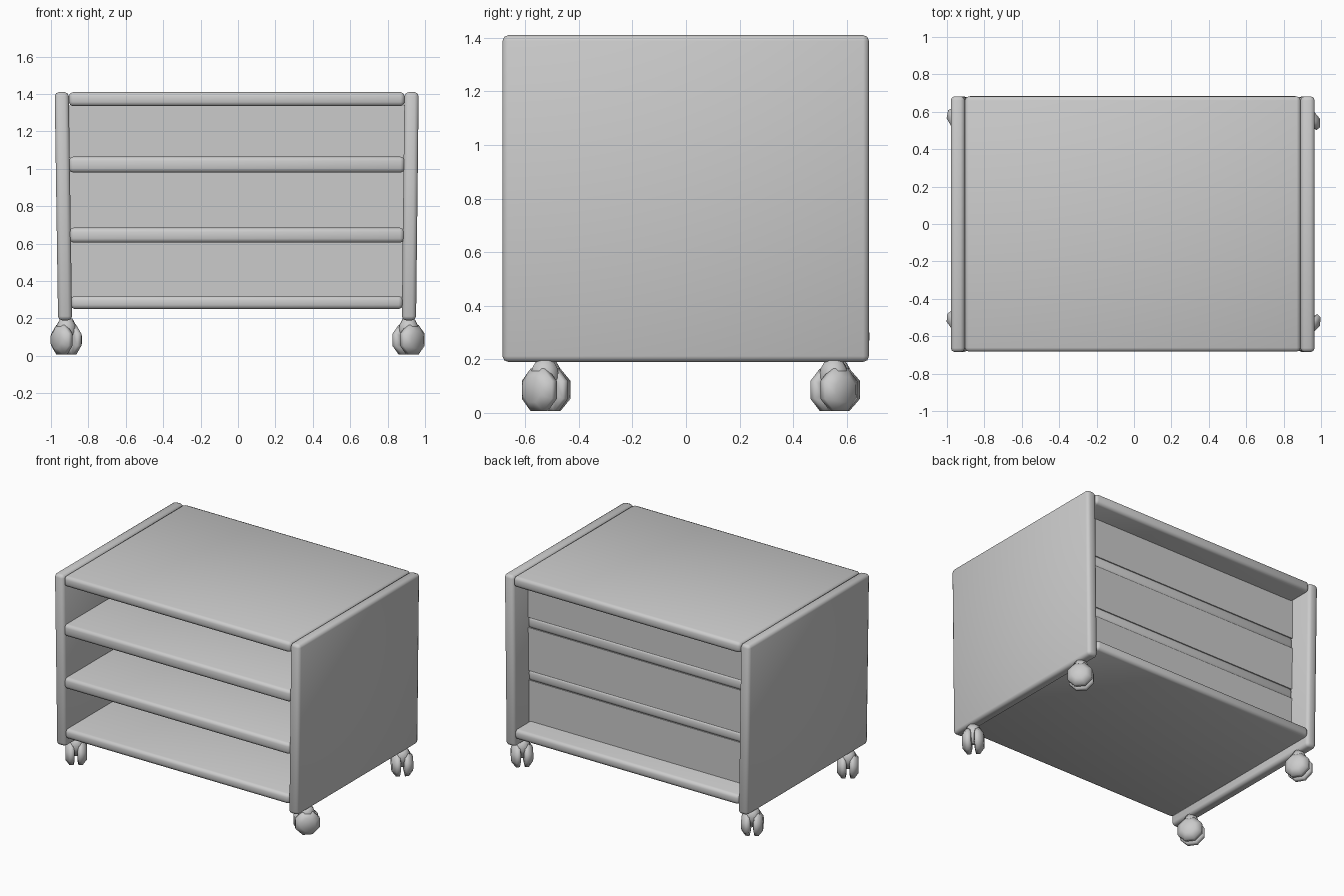
import bpy, bmesh
from math import radians, cos, sin, tau
from mathutils import Matrix, Vector

old = bpy.data.objects.get("Cube")
if old:
    bpy.data.objects.remove(old, do_unlink=True)

GREY = (0.6, 0.6, 0.6, 1)
grey = bpy.data.materials.new("plain grey")
grey.use_nodes = True
grey.diffuse_color = GREY
grey.node_tree.nodes["Principled BSDF"].inputs["Base Color"].default_value = GREY


def finish(name, bm, smooth=True):
    bmesh.ops.recalc_face_normals(bm, faces=bm.faces)
    for f in bm.faces:
        f.smooth = smooth
    mesh = bpy.data.meshes.new(name)
    bm.to_mesh(mesh)
    bm.free()
    mesh.materials.append(grey)
    obj = bpy.data.objects.new(name, mesh)
    bpy.context.collection.objects.link(obj)
    return obj


def board(name, lo, hi, bevel=0.0, lean=0.0):
    """Box between two corners, bottom shifted by lean in x, edges softened."""
    lo, hi = Vector(lo), Vector(hi)
    bm = bmesh.new()
    bmesh.ops.create_cube(bm, size=1)
    for v in bm.verts:
        low = v.co.z < 0
        v.co = (lo + hi) / 2 + v.co * (hi - lo)
        if low:
            v.co.x += lean
    if bevel:
        bmesh.ops.bevel(bm, geom=bm.edges[:], offset=bevel, segments=2,
                        profile=0.5, affect='EDGES')
    return finish(name, bm, bool(bevel))


# Side panels, leaning slightly inwards towards the floor
board("right_side_panel", (-0.98, -0.685, 0.19), (-0.905, 0.683, 1.41), 0.022, 0.018)
board("left_side_panel", (0.89, -0.685, 0.19), (0.966, 0.683, 1.41), 0.022, -0.014)

# Shelves: top and bottom run full depth, middle ones stop at the back
BACK = 0.52
shelves = [("bottom_shelf", 0.25, 0.32, 0.685, 0.89),
           ("lower_shelf", 0.605, 0.685, BACK, 0.897),
           ("upper_shelf", 0.98, 1.065, BACK, 0.9),
           ("top_shelf", 1.335, 1.41, 0.683, 0.9)]
for name, z0, z1, back, half in shelves:
    board(name, (-half - 0.004, -0.683, z0), (half - 0.009, back, z1), 0.022)

# Back panels between the shelves
for i in range(3):
    z0, z1 = shelves[i][2], shelves[i + 1][1]
    board(f"back_panel_{i + 1}", (-0.9, BACK - 0.03, z0 - 0.006),
          (0.89, BACK, z1 + 0.006))


def loft(bm, rings, sides, place):
    """Closed faceted solid of (position, radius) rings along local z."""
    loops = [[bm.verts.new(place @ Vector((r * cos(tau * (k + 0.5) / sides),
                                           r * sin(tau * (k + 0.5) / sides), h)))
              for k in range(sides)] for h, r in rings]
    for a, b in zip(loops, loops[1:]):
        for k in range(sides):
            n = (k + 1) % sides
            bm.faces.new((a[k], a[n], b[n], b[k]))
    bm.faces.new(loops[0])
    bm.faces.new(loops[-1])


# Swivelling twin-wheel casters
wheel = [(0.01, 0.06), (0.016, 0.086), (0.042, 0.086), (0.07, 0.05)]
hood = [(0.07, 0.03), (0.13, 0.058), (0.165, 0.052), (0.2, 0.032)]


def caster(name, x, y, angle):
    bm = bmesh.new()
    base = Matrix.Translation((x, y, 0)) @ Matrix.Rotation(radians(angle), 4, 'Z')
    for side in (90, -90):
        loft(bm, wheel, 8, base @ Matrix.Translation((0, 0, 0.086))
             @ Matrix.Rotation(radians(side), 4, 'Y'))
    loft(bm, [(-0.02, 0.02), (0.02, 0.02)], 6, base
         @ Matrix.Translation((0, 0, 0.086)) @ Matrix.Rotation(radians(90), 4, 'Y'))
    loft(bm, hood, 8, base)
    finish(name, bm)


caster("front_right_caster", -0.918, -0.52, 35)
caster("back_right_caster", -0.918, 0.56, 30)
caster("front_left_caster", 0.912, -0.527, -45)
caster("back_left_caster", 0.912, 0.552, 40)
